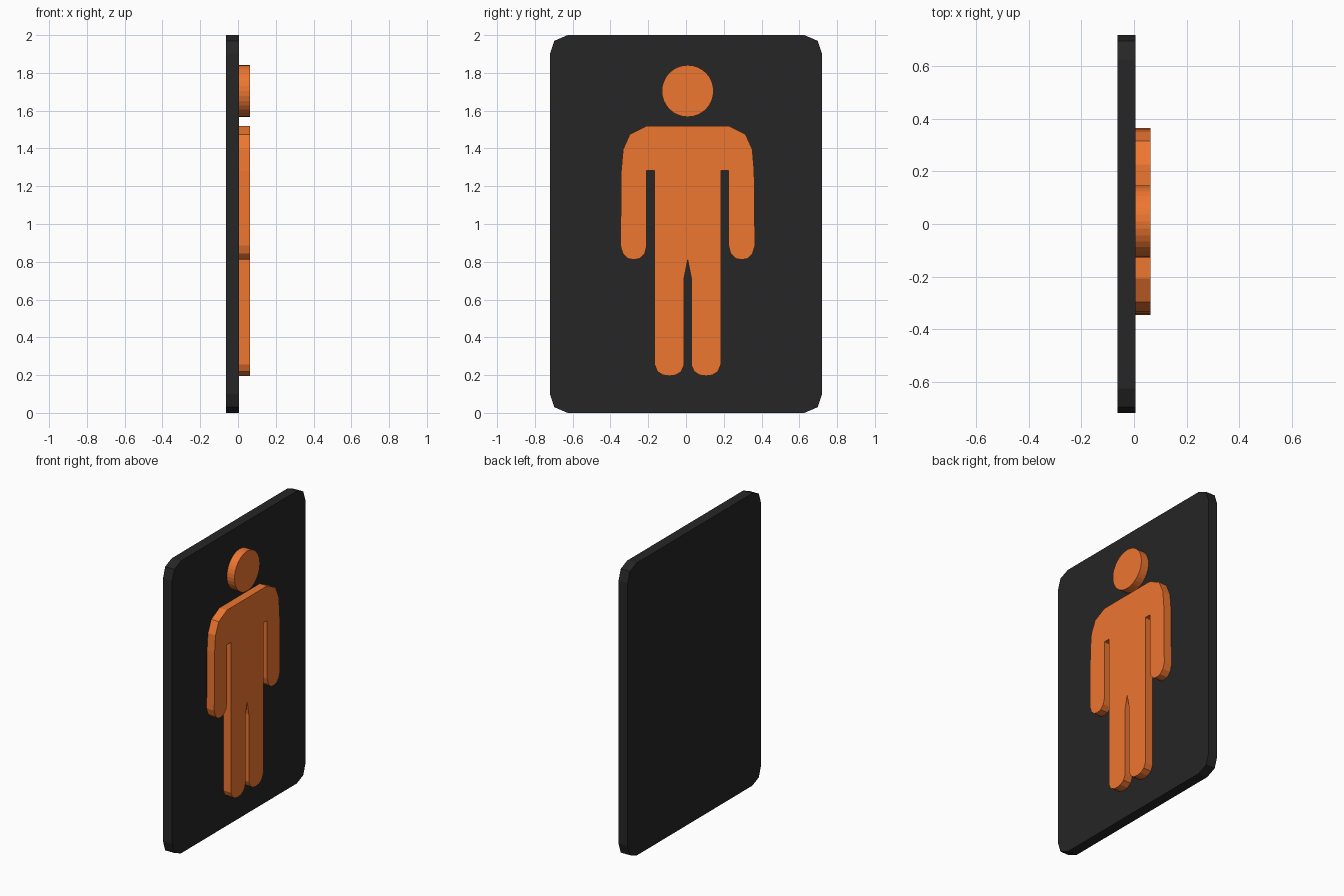
import bpy, bmesh, math

if "Cube" in bpy.data.objects:
    bpy.data.objects.remove(bpy.data.objects["Cube"])

X_BACK, X_PLATE, X_FRONT = -0.063, 0.006, 0.063
CY = 0.009  # the figure sits slightly off the plate centre


def material(name, rgb):
    mat = bpy.data.materials.new(name)
    mat.diffuse_color = (*rgb, 1)
    mat.use_nodes = True
    mat.node_tree.nodes["Principled BSDF"].inputs["Base Color"].default_value = mat.diffuse_color
    return mat


def extrude_profile(name, points, x0, x1, mat):
    """Make a solid from a closed (y, z) outline, extruded along x."""
    bm = bmesh.new()
    face = bm.faces.new([bm.verts.new((x0, y, z)) for y, z in points])
    result = bmesh.ops.extrude_face_region(bm, geom=[face])
    moved = [v for v in result["geom"] if isinstance(v, bmesh.types.BMVert)]
    bmesh.ops.translate(bm, verts=moved, vec=(x1 - x0, 0, 0))
    bmesh.ops.recalc_face_normals(bm, faces=bm.faces)
    mesh = bpy.data.meshes.new(name)
    bm.to_mesh(mesh)
    bm.free()
    mesh.materials.append(mat)
    obj = bpy.data.objects.new(name, mesh)
    bpy.context.collection.objects.link(obj)
    return obj


dark = material("plate_black", (0.019, 0.019, 0.019))
orange = material("figure_orange", (0.85, 0.18, 0.03))

# Backing plate with clipped round corners
corner = [(0.72, 1.90), (0.697, 1.97), (0.626, 2.0)]
right = [(y, 2 - z) for y, z in reversed(corner)] + corner
plate = right + [(-y, z) for y, z in reversed(right)]
extrude_profile("sign_plate", plate, X_BACK, X_PLATE, dark)

# Head disc
head = [(CY + 0.137 * math.cos(a), 1.704 + 0.137 * math.sin(a))
        for a in (2 * math.pi * i / 32 for i in range(32))]
extrude_profile("head", head, X_PLATE - 0.001, X_FRONT, orange)

# Body: half outline from the shoulder to the crotch, mirrored
half = [
    (0.217, 1.52), (0.306, 1.475), (0.342, 1.395), (0.352, 1.28),      # shoulder
    (0.356, 0.885), (0.343, 0.843), (0.317, 0.817), (0.286, 0.811),    # hand
    (0.254, 0.817), (0.227, 0.845), (0.217, 0.885), (0.217, 1.283),    # inner arm
    (0.175, 1.283), (0.175, 0.255), (0.160, 0.219), (0.130, 0.200),    # side, foot
    (0.097, 0.196), (0.064, 0.200), (0.034, 0.219), (0.019, 0.255),    # foot
    (0.019, 0.715),                                                   # inner leg
]
body = ([(CY + y, z) for y, z in half] + [(CY, 0.811)]
        + [(CY - y, z) for y, z in reversed(half)])
extrude_profile("body", body, X_PLATE - 0.001, X_FRONT, orange)
